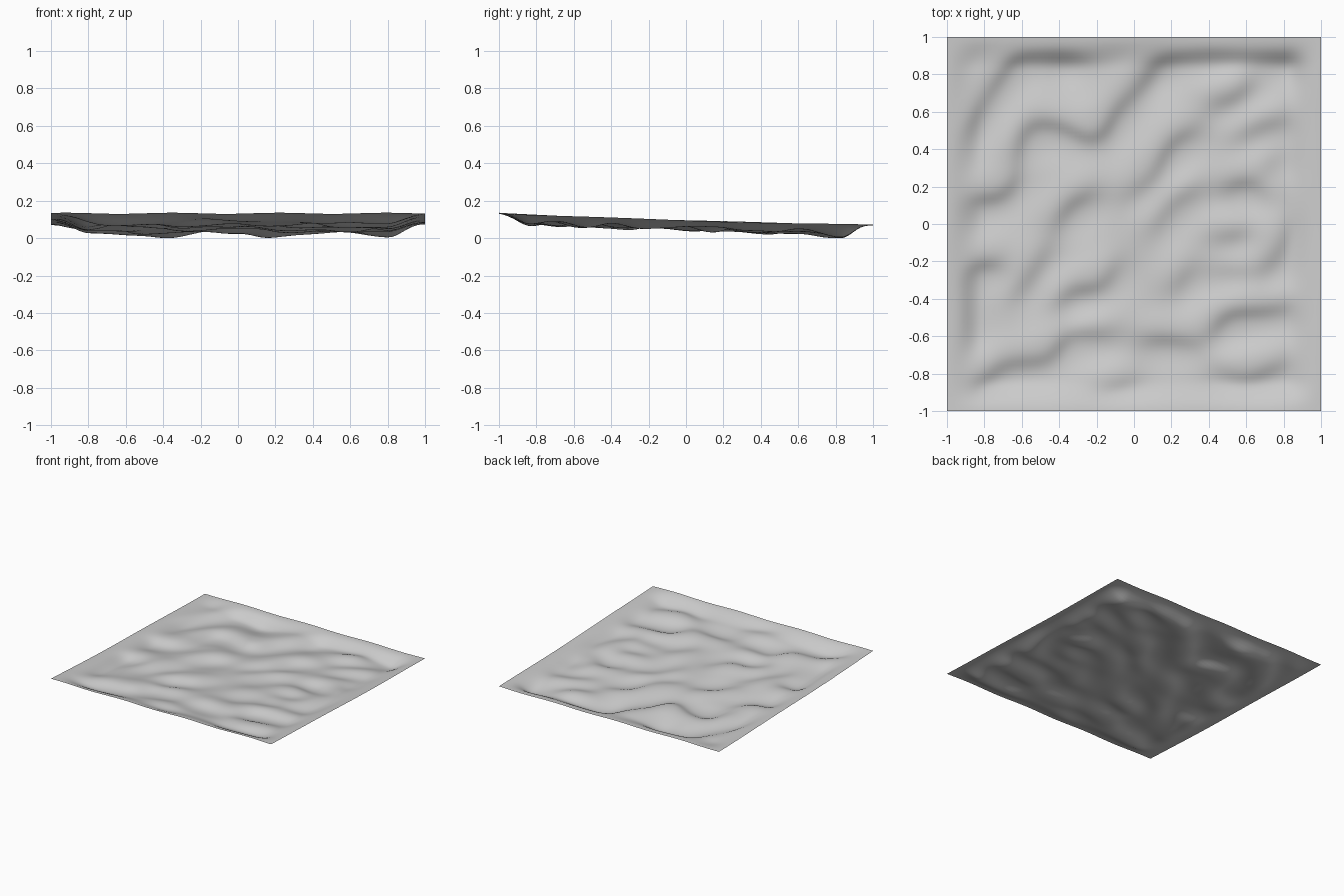
import bpy, bmesh, math
from mathutils import Vector

if "Cube" in bpy.data.objects:
    bpy.data.objects.remove(bpy.data.objects["Cube"])

GRID = 90        # cells along each side
WIDTH = 0.08     # half width of a steep bank
RISE = 0.014     # strength of a bank
DEPTH = 0.038    # mean depth of the ground below its rim

# Crests of the steep banks, in hundredths, drawn left to right (high side on the left hand)
BACK_BANKS = [
    [(-92, 45), (-85, 57), (-75, 73), (-62, 90), (-40, 92), (-24, 90)],
    [(-65, 32), (-56, 52), (-40, 52), (-20, 45), (-8, 62), (5, 75), (15, 89), (40, 93), (88, 91)],
    [(-90, 12), (-70, 15), (-60, 27)],
    [(-42, -2), (-34, 10), (-20, 17)],
    [(-5, 13), (10, 25), (20, 43), (35, 51)],
    [(42, 64), (55, 68), (66, 78)],
    [(10, -5), (20, 10), (35, 19)],
    [(48, 18), (60, 22), (74, 13)],
    [(55, 45), (68, 52), (82, 55)],
    [(66, 27), (80, 40)],
]
FRONT_BANKS = [
    [(-65, -40), (-55, -28), (-45, -12)],
    [(-42, -45), (-33, -36), (-18, -34), (-8, -20)],
    [(-88, -90), (-70, -76), (-45, -72), (-35, -60), (-10, -59)],
    [(5, -62), (18, -62), (35, -64)],
    [(20, -37), (32, -22)],
    [(42, -25), (60, -24)],
    [(42, -78), (60, -83), (82, -75)],
    [(42, -58), (50, -49), (70, -47), (85, -45)],
    [(-92, -65), (-91, -35), (-88, -24), (-68, -20)],
    [(65, -30), (78, -15), (85, 3)],
    [(42, -8), (62, -5)],
    [(-20, -91), (0, -86)],
]
# Deepest hollows, as x and y in hundredths
HOLLOWS = [(-37, 80), (13, 76), (84, 81)]


def bank_samples(path):
    """Evenly spaced (centre, uphill direction) pairs along a bank."""
    points = [Vector(p) / 100 for p in path]
    for a, b in zip(points, points[1:]):
        along = b - a
        steps = max(1, round(along.length / WIDTH))
        uphill = Vector((-along.y, along.x)).normalized()
        for i in range(steps):
            yield a + along * (i + 0.5) / steps, uphill


def ease(t):
    t = min(max(t, 0), 1)
    return t * t * (3 - 2 * t)


SAMPLES = [s for path in BACK_BANKS + FRONT_BANKS for s in bank_samples(path)]


def height(x, y):
    # rim falls gently from front to back, with a slight ripple
    rim = 0.108 - 0.031 * y + 0.007 * y * y
    rim += 0.003 * math.cos(11 * (x + 0.35)) * math.cos(5 * (y + 1))
    inside = ease((1 - abs(x)) / 0.2) * ease((1 - abs(y)) / 0.17)
    here = Vector((x, y))
    relief = 0
    for centre, uphill in SAMPLES:
        offset = (here - centre) / WIDTH
        d2 = offset.length_squared
        if d2 < 16:
            relief += RISE * offset.dot(uphill) * math.exp(-d2 / 2)
    relief = 0.03 * math.tanh(relief / 0.03)
    for hollow in HOLLOWS:
        gap = (here - Vector(hollow) / 100) / WIDTH
        relief -= 0.015 * math.exp(-gap.length_squared / 2)
    return rim + inside * (relief - DEPTH)


# Rolling ground sheet
mesh = bpy.data.meshes.new("ground_sheet")
bm = bmesh.new()
bmesh.ops.create_grid(bm, x_segments=GRID, y_segments=GRID, size=1)
for v in bm.verts:
    v.co.z = height(v.co.x, v.co.y)
lowest = min(v.co.z for v in bm.verts)
for v in bm.verts:
    v.co.z -= lowest
for f in bm.faces:
    f.smooth = True
bm.to_mesh(mesh)
bm.free()
ground = bpy.data.objects.new("ground_sheet", mesh)
bpy.context.collection.objects.link(ground)

# Plain grey ground colour
grey = bpy.data.materials.new("light_grey")
grey.use_nodes = True
colour = (0.6, 0.6, 0.6, 1)
grey.diffuse_color = colour
grey.node_tree.nodes["Principled BSDF"].inputs["Base Color"].default_value = colour
mesh.materials.append(grey)
